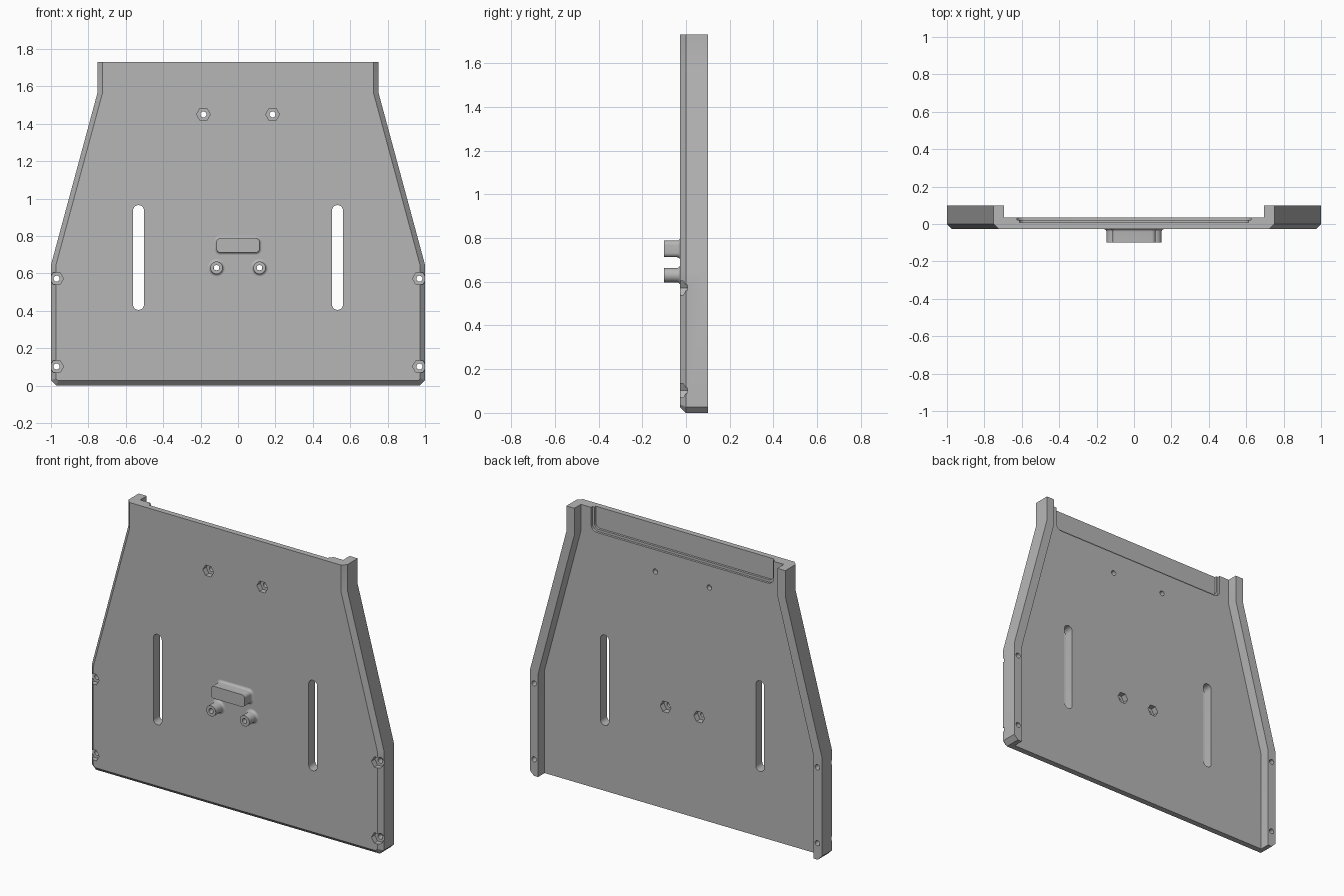
import bpy
import bmesh
from math import sin, cos, pi

cube = bpy.data.objects.get("Cube")
if cube:
    bpy.data.objects.remove(cube, do_unlink=True)

grey = bpy.data.materials.new("light_grey")
grey.use_nodes = True
COLOUR = (0.47, 0.47, 0.47, 1)
grey.diffuse_color = COLOUR
grey.node_tree.nodes["Principled BSDF"].inputs["Base Color"].default_value = COLOUR

FRONT, FLOOR, BACK, TOP = -0.027, 0.036, 0.10, 1.73


def ring(points, y):
    return [(x, y, z) for x, z in points]


def circle(x, z, r, n=32):
    return [(x + r * cos(2 * pi * i / n), z + r * sin(2 * pi * i / n)) for i in range(n)]


def rounded(x0, x1, z0, z1, r, n=6):
    """Rounded rectangle outline in the xz plane."""
    corners = [(x1 - r, z1 - r), (x0 + r, z1 - r), (x0 + r, z0 + r), (x1 - r, z0 + r)]
    return [(cx + r * cos(pi / 2 * (k + i / n)), cz + r * sin(pi / 2 * (k + i / n)))
            for k, (cx, cz) in enumerate(corners) for i in range(n + 1)]


def mirrored(half):
    return half + [(-x, z) for x, z in reversed(half)]


def loft(name, rings, closed=False, chamfer=0):
    """Skin a stack of rings; either cap the ends or close the loop."""
    bm = bmesh.new()
    rows = [[bm.verts.new(p) for p in r] for r in rings]
    n = len(rows[0])
    pairs = list(zip(rows, rows[1:])) + ([(rows[-1], rows[0])] if closed else [])
    for a, b in pairs:
        for i in range(n):
            j = (i + 1) % n
            bm.faces.new((a[i], a[j], b[j], b[i]))
    if not closed:
        bm.faces.new(rows[0])
        bm.faces.new(rows[-1])
    bmesh.ops.recalc_face_normals(bm, faces=bm.faces)
    if chamfer:
        # Front rim, leaving the top edge square
        rim = [e for e in bm.edges
               if all(abs(v.co.y - FRONT) < 1e-4 for v in e.verts)
               and not all(v.co.z > TOP - 0.01 for v in e.verts)]
        bmesh.ops.bevel(bm, geom=rim, offset=chamfer, segments=1, affect='EDGES')
    mesh = bpy.data.meshes.new(name)
    bm.to_mesh(mesh)
    bm.free()
    mesh.materials.append(grey)
    obj = bpy.data.objects.new(name, mesh)
    bpy.context.collection.objects.link(obj)
    return obj


def prism(name, points, y0, y1, chamfer=0):
    return loft(name, [ring(points, y0), ring(points, y1)], chamfer=chamfer)


def cut(target, cutter):
    mod = target.modifiers.new("cut", 'BOOLEAN')
    mod.operation = 'DIFFERENCE'
    mod.solver = 'EXACT'
    mod.object = cutter
    deps = bpy.context.evaluated_depsgraph_get()
    mesh = bpy.data.meshes.new_from_object(target.evaluated_get(deps))
    target.modifiers.clear()
    target.data = mesh
    bpy.data.objects.remove(cutter, do_unlink=True)


def smooth(obj):
    bpy.ops.object.select_all(action='DESELECT')
    obj.select_set(True)
    bpy.context.view_layer.objects.active = obj
    bpy.ops.object.shade_smooth_by_angle(angle=0.5)


# Tapered plate with a chamfered front rim
outline = mirrored([(0.75, TOP), (0.75, 1.57), (1, 0.645), (1, 0.028), (0.972, 0)])
plate = prism("back_plate", outline, FRONT, BACK, chamfer=0.026)

# Channel between the two side rails
channel = mirrored([(0.695, 2), (0.695, 1.563), (0.943, 0.638), (0.943, -0.2)])
cut(plate, prism("channel_cutter", channel, FLOOR, 0.3))

# Stepped shallow recess at the top of the rear face
cut(plate, prism("recess_step_cutter", rounded(-0.625, 0.625, 1.585, 2, 0.04), 0.022, 0.06))
cut(plate, prism("recess_cutter", rounded(-0.612, 0.612, 1.6, 2, 0.03), 0.008, 0.06))

# Slots, screw holes and hexagonal nut pockets on both sides
KNOB_X, KNOB_Z = 0.115, 0.63
for s in (-1, 1):
    x = s * 0.532
    cut(plate, prism("slot_cutter", rounded(x - 0.029, x + 0.029, 0.405, 0.965, 0.0285), -0.2, 0.2))
    for hx, hz in ((0.185, 1.45), (0.97, 0.572), (0.97, 0.102)):
        cut(plate, prism("nut_pocket_cutter", circle(s * hx, hz, 0.037, 6), -0.1, 0.006))
        cut(plate, prism("hole_cutter", circle(s * hx, hz, 0.016, 20), -0.2, 0.2))
    cut(plate, prism("rear_nut_cutter", circle(s * KNOB_X, KNOB_Z, 0.037, 6), 0.0, 0.2))
    cut(plate, prism("knob_hole_cutter", circle(s * KNOB_X, KNOB_Z, 0.015, 20), -0.2, 0.2))
smooth(plate)

# Concave fillet at the foot of the front bosses: (outward offset, y)
R = 0.014
fillet = [(R * (1 - sin(a)), FRONT - R * (1 - cos(a)))
          for a in (pi / 2 * i / 5 for i in range(6))]
foot = fillet + [(0, -BACK)]

# Two hollow round bosses
for s, side in ((1, "left"), (-1, "right")):
    rows = [ring(circle(s * KNOB_X, KNOB_Z, 0.033 + d), y) for d, y in foot]
    rows += [ring(circle(s * KNOB_X, KNOB_Z, 0.015), y) for y in (-BACK, FRONT)]
    smooth(loft(side + "_boss", rows, closed=True))

# Rounded bar above the bosses
bar = [ring(rounded(-0.115 - d, 0.115 + d, 0.712 - d, 0.788 + d, 0.02 + d), y) for d, y in foot]
smooth(loft("front_bar", bar))
